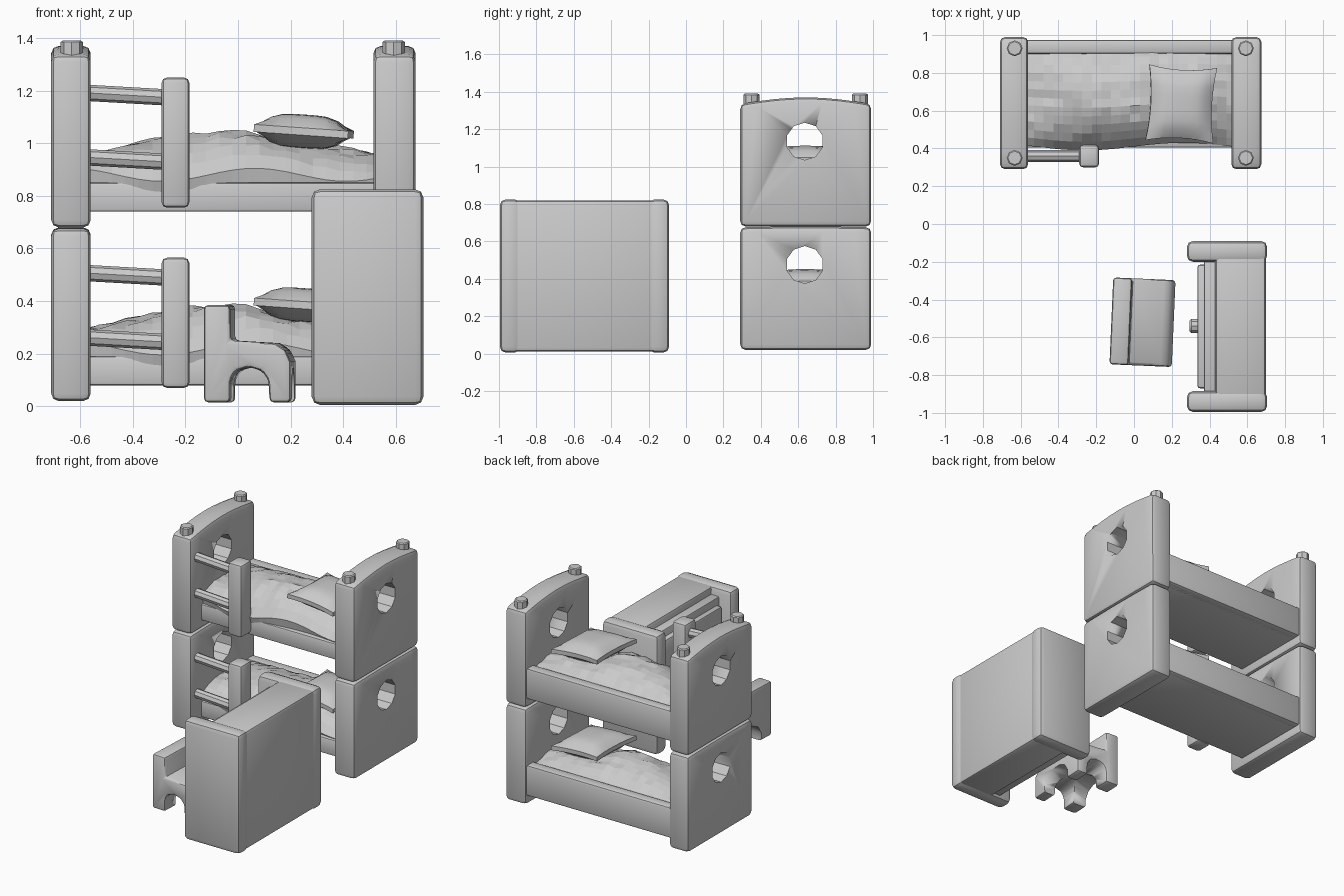
import bpy, bmesh, math, random
from mathutils import Matrix, Vector

if "Cube" in bpy.data.objects:
    bpy.data.objects.remove(bpy.data.objects["Cube"])

random.seed(4)


def finish(bm, name, smooth=True):
    bmesh.ops.recalc_face_normals(bm, faces=bm.faces)
    me = bpy.data.meshes.new(name)
    bm.to_mesh(me)
    bm.free()
    ob = bpy.data.objects.new(name, me)
    bpy.context.collection.objects.link(ob)
    activate(ob)
    if smooth:
        bpy.ops.object.shade_smooth_by_angle(angle=math.radians(35))
    return ob


def activate(ob):
    bpy.ops.object.select_all(action='DESELECT')
    ob.select_set(True)
    bpy.context.view_layer.objects.active = ob


def bevel(bm, width, segs=2):
    edges = [e for e in bm.edges if e.calc_face_angle(0) > 0.5]
    bmesh.ops.bevel(bm, geom=edges, offset=width, segments=segs, profile=0.5, affect='EDGES')


def box(name, x, y, z, b=0.02):
    bm = bmesh.new()
    bmesh.ops.create_cube(bm, size=1)
    for v in bm.verts:
        v.co = [r[0] + (c + 0.5) * (r[1] - r[0]) for c, r in zip(v.co, (x, y, z))]
    if b:
        bevel(bm, b)
    return finish(bm, name)


def prism(name, pts, axis, lo, hi, b):
    """Extrude a profile along x or y."""
    bm = bmesh.new()
    put = (lambda p: (lo, p[0], p[1])) if axis == 'x' else (lambda p: (p[0], lo, p[1]))
    face = bm.faces.new([bm.verts.new(put(p)) for p in pts])
    ext = bmesh.ops.extrude_face_region(bm, geom=[face])['geom']
    d = Vector((hi - lo, 0, 0)) if axis == 'x' else Vector((0, hi - lo, 0))
    bmesh.ops.translate(bm, vec=d, verts=[g for g in ext if isinstance(g, bmesh.types.BMVert)])
    bmesh.ops.recalc_face_normals(bm, faces=bm.faces)
    if b:
        bevel(bm, b)
    return finish(bm, name)


def rod(name, a, b, r, sides, bev=0):
    a, b = Vector(a), Vector(b)
    bm = bmesh.new()
    rot = (b - a).to_track_quat('Z', 'Y').to_matrix().to_4x4()
    bmesh.ops.create_cone(bm, cap_ends=True, segments=sides, radius1=r, radius2=r,
                          depth=(b - a).length, matrix=Matrix.Translation((a + b) / 2) @ rot)
    if bev:
        bmesh.ops.bevel(bm, geom=[e for e in bm.edges if e.calc_face_angle(0) > 1.3],
                        offset=bev, segments=1, affect='EDGES')
    return finish(bm, name)


def cut(ob, cutter):
    cutter.hide_render = True
    m = ob.modifiers.new('cut', 'BOOLEAN')
    m.operation, m.object, m.solver = 'DIFFERENCE', cutter, 'EXACT'
    activate(ob)
    bpy.ops.object.modifier_apply(modifier=m.name)
    bpy.data.objects.remove(cutter)


def lerp_profile(pts, x):
    for (x0, z0), (x1, z1) in zip(pts, pts[1:]):
        if x <= x1:
            return z0 + (z1 - z0) * (x - x0) / (x1 - x0)
    return pts[-1][1]


# Rumpled blanket: a faceted height field closed down into the bed base
TOP = [(-0.58, 0.96), (-0.4, 1.0), (-0.2, 1.03), (0.02, 1.045), (0.15, 1.01), (0.35, 0.99), (0.55, 0.95)]


def blanket(name, dz):
    nx, ny = 22, 12
    bm = bmesh.new()
    rows = []
    for i in range(nx + 1):
        x = -0.58 + 1.12 * i / nx
        row = []
        front = 0.41 + 0.02 * math.sin(6 * x)
        edge = 0.88 + 0.025 * math.sin(9 * x + 1)
        for j in range(ny + 1):
            t = -1 + 2 * j / ny
            y = front + (0.93 - front) * (t + 1) / 2
            side = edge if t < 0 else 0.92
            z = side + (lerp_profile(TOP, x) - side) * (1 - abs(t) ** 2.6)
            if 0 < j < ny:
                z += random.uniform(-0.009, 0.006) + 0.007 * math.sin(14 * y + 9 * x)
            row.append(bm.verts.new((x, y, z + dz)))
        row.insert(0, bm.verts.new((x, front + 0.02, 0.8 + dz)))
        row.append(bm.verts.new((x, 0.93, 0.8 + dz)))
        rows.append(row)
    for a, b in zip(rows, rows[1:]):
        for j in range(len(a)):
            k = (j + 1) % len(a)
            bm.faces.new((a[j], a[k], b[k], b[j]))
    bm.faces.new(rows[0])
    bm.faces.new(rows[-1])
    return finish(bm, name, False)


# Pillow: puffed cube with pulled-out corners
def pillow(name, dz):
    bm = bmesh.new()
    bmesh.ops.create_cube(bm, size=2)
    flat = [e for e in bm.edges if abs(e.verts[0].co.z - e.verts[1].co.z) < 0.1]
    bmesh.ops.subdivide_edges(bm, edges=flat, cuts=7, use_grid_fill=True)
    for v in bm.verts:
        u, w, s = v.co
        v.co = (0.18 * u * (1 - 0.1 * (1 - w * w)), 0.2 * w * (1 - 0.1 * (1 - u * u)),
                s * (0.014 + 0.05 * (1 - u ** 4) * (1 - w ** 4)))
    m = (Matrix.Translation((0.25, 0.635, 1.045 + dz)) @ Matrix.Rotation(math.radians(-3), 4, 'Z')
         @ Matrix.Rotation(math.radians(4), 4, 'Y'))
    bmesh.ops.transform(bm, matrix=m, verts=bm.verts)
    return finish(bm, name)


# Bunk bed, one level at a time
for level, dz, z0, z1, arch in (('lower', -0.66, 0.02, 0.675, 0.005), ('upper', 0, 0.68, 1.335, 0.035)):
    # Headboard and footboard with round openings
    for end, x0, x1 in (('foot', -0.71, -0.56), ('head', 0.515, 0.675)):
        ya, yb = 0.29, 0.99
        pts = [(ya, z0), (yb, z0)]
        for k in range(9):
            t = k / 8
            pts.append((yb + (ya - yb) * t, z1 + arch * math.sin(math.pi * t)))
        panel = prism(f'{level}_{end}_panel', pts, 'x', x0, x1, 0.028)
        hz = z0 + 0.455
        cut(panel, rod('cutter', (x0 - 0.1, 0.635, hz), (x1 + 0.1, 0.635, hz), 0.1, 10))
    # Base, back board and bedding
    box(f'{level}_bed_base', (-0.6, 0.55), (0.405, 0.95), (0.74 + dz, 0.85 + dz), 0.01)
    box(f'{level}_back_board', (-0.6, 0.55), (0.9, 0.975), (0.74 + dz, 0.95 + dz), 0.015)
    blanket(f'{level}_blanket', dz)
    pillow(f'{level}_pillow', dz)
    # Ladder
    lz = 0 if level == 'upper' else -0.685
    box(f'{level}_ladder_post', (-0.29, -0.185), (0.3, 0.42), (0.755 + lz, 1.25 + lz), 0.02)
    for n, z in enumerate((0.94, 1.185)):
        rod(f'{level}_ladder_rung_{n}', (-0.6, 0.36, z + lz + 0.008), (-0.25, 0.36, z + lz - 0.012), 0.031, 8)

# Pegs on top of the corners
for x in (-0.632, 0.592):
    for y in (0.35, 0.93):
        rod('corner_peg', (x, y, 1.3), (x, y, 1.39), 0.042, 8, 0.006)

# Desk cabinet with side panels, recessed front, drawers and knobs
for side, y0, y1 in (('front', -0.995, -0.885), ('rear', -0.2, -0.09)):
    box(f'desk_{side}_panel', (0.28, 0.705), (y0, y1), (0.005, 0.825), 0.032)
box('desk_body', (0.43, 0.698), (-0.93, -0.12), (0.012, 0.818), 0.02)
box('desk_front_frame', (0.37, 0.46), (-0.9, -0.18), (0.03, 0.77), 0.012)
for n in range(3):
    z = 0.06 + n * 0.23
    box(f'desk_drawer_{n}', (0.335, 0.4), (-0.87, -0.215), (z, z + 0.2), 0.015)
    rod(f'desk_knob_{n}', (0.295, -0.54, z + 0.1), (0.35, -0.54, z + 0.1), 0.04, 10, 0.01)

# Chair: side profile, arched through in both directions
profile = [(-0.12, 0.015), (-0.02, 0.015), (-0.02, 0.1), (0.0, 0.135), (0.05, 0.15), (0.1, 0.135),
           (0.125, 0.1), (0.13, 0.015), (0.21, 0.015), (0.21, 0.17), (0.19, 0.215), (0.15, 0.24),
           (-0.02, 0.25), (-0.02, 0.385), (-0.12, 0.385)]
chair = prism('chair', profile, 'y', -0.75, -0.29, 0.016)
arch = [(-0.64, -0.1), (-0.64, 0.07), (-0.61, 0.12), (-0.56, 0.145), (-0.48, 0.145), (-0.43, 0.12),
        (-0.4, 0.07), (-0.4, -0.1)]
cut(chair, prism('cutter', arch, 'x', -0.3, 0.4, 0))
c = Vector((0.045, -0.52, 0))
chair.data.transform(Matrix.Translation(c) @ Matrix.Rotation(math.radians(-2.5), 4, 'Z') @ Matrix.Translation(-c))
